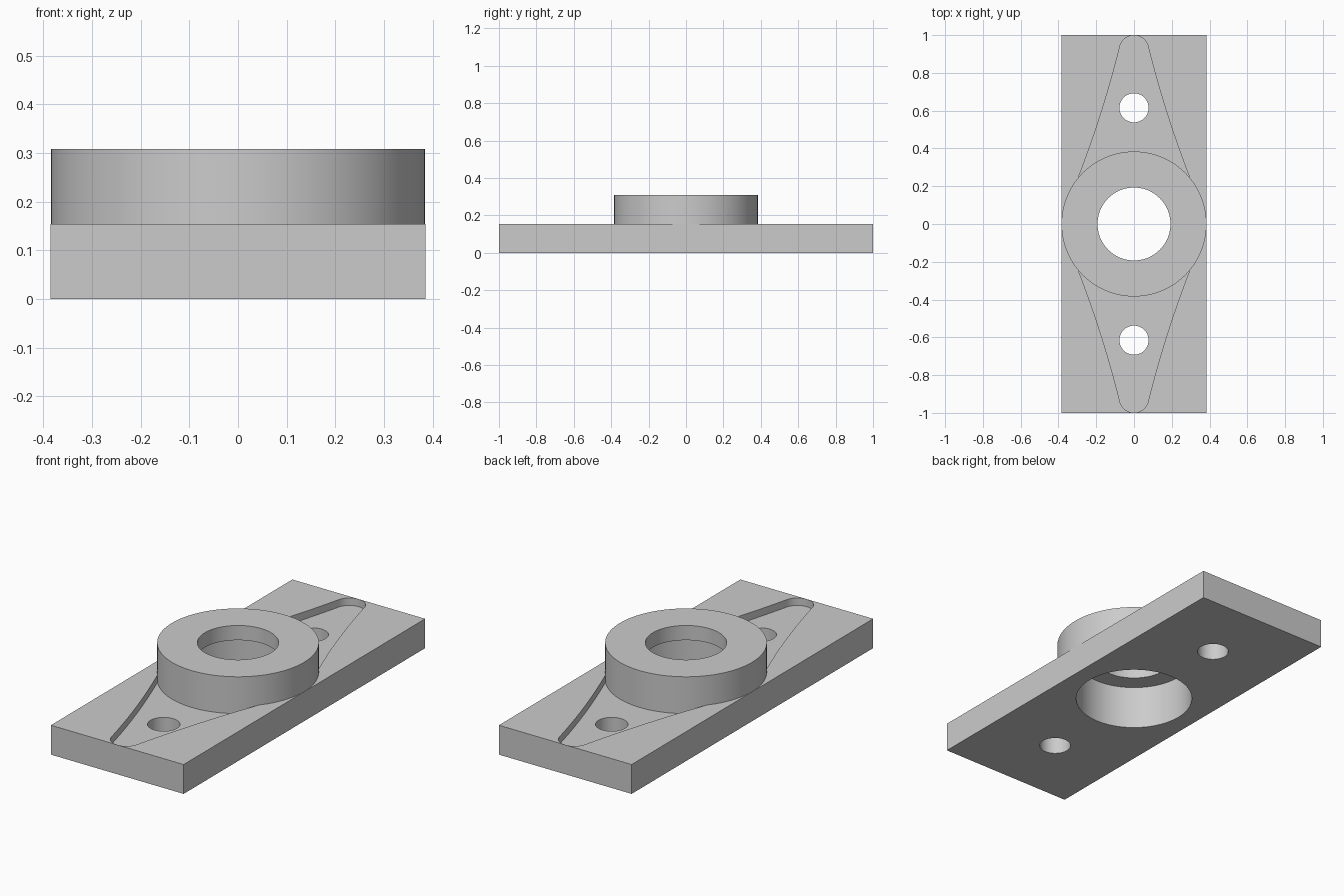
import bpy
import bmesh
from math import cos, sin, pi

if "Cube" in bpy.data.objects:
    bpy.data.objects.remove(bpy.data.objects["Cube"], do_unlink=True)

HALF_W, PLATE_H, BOSS_H = 0.385, 0.154, 0.308
POCKET_Z = 0.115
BORE_R, COUNTERBORE_R, LEDGE_Z = 0.193, 0.29, 0.231
BOLT_R, BOLT_Y = 0.077, 0.615

grey = bpy.data.materials.new("plain grey")
grey.use_nodes = True
colour = (0.6, 0.6, 0.6, 1)
grey.diffuse_color = colour
grey.node_tree.nodes["Principled BSDF"].inputs["Base Color"].default_value = colour


def prism(name, outline, z0, z1):
    """Extrude a closed outline between two heights."""
    bm = bmesh.new()
    face = bm.faces.new([bm.verts.new((x, y, z0)) for x, y in outline])
    top = bmesh.ops.extrude_face_region(bm, geom=[face])["geom"]
    for v in top:
        if isinstance(v, bmesh.types.BMVert):
            v.co.z = z1
    bmesh.ops.recalc_face_normals(bm, faces=bm.faces)
    mesh = bpy.data.meshes.new(name)
    bm.to_mesh(mesh)
    bm.free()
    mesh.materials.append(grey)
    obj = bpy.data.objects.new(name, mesh)
    bpy.context.collection.objects.link(obj)
    return obj


def circle(r, y=0.0, n=96):
    return [(r * cos(2 * pi * i / n), y + r * sin(2 * pi * i / n)) for i in range(n)]


def combine(target, tool, operation):
    """Apply a boolean and discard the tool."""
    mod = target.modifiers.new(operation, "BOOLEAN")
    mod.operation, mod.object, mod.solver = operation, tool, "EXACT"
    bpy.context.view_layer.objects.active = target
    bpy.ops.object.modifier_apply(modifier=mod.name)
    bpy.data.objects.remove(tool, do_unlink=True)


def pocket_outline(side):
    """Tapered pocket with a rounded tip and slightly hollow flanks."""
    r, tip_y = 0.077, 0.922
    a0 = 0.25
    arc = [(r * cos(a), tip_y + r * sin(a))
           for a in (a0 + (pi - 2 * a0) * i / 24 for i in range(25))]
    sx, sy = arc[0]
    flank = []
    for i in range(12):
        t = i / 12
        x = 0.293 + (sx - 0.293) * t - 0.048 * t * (1 - t)
        flank.append((x, 0.25 + (sy - 0.25) * t))
    right = [(0.25, 0.1)] + flank
    left = [(-x, y) for x, y in reversed(right)]
    return [(x, side * y) for x, y in right + arc + left]


# Base plate with a shallow pocket towards each end
base = prism("flange_plate", [(-HALF_W, -1), (HALF_W, -1), (HALF_W, 1), (-HALF_W, 1)],
             0, PLATE_H)
for side in (-1, 1):
    combine(base, prism("pocket_cutter", pocket_outline(side), POCKET_Z, 0.3), "DIFFERENCE")

# Raised round boss
combine(base, prism("boss", circle(HALF_W - 0.001), 0.05, BOSS_H), "UNION")

# Stepped centre bore and the two bolt holes
combine(base, prism("bore_cutter", circle(BORE_R), -0.1, 0.5), "DIFFERENCE")
combine(base, prism("counterbore_cutter", circle(COUNTERBORE_R), -0.1, LEDGE_Z), "DIFFERENCE")
for side in (-1, 1):
    combine(base, prism("bolt_cutter", circle(BOLT_R, side * BOLT_Y, 64), -0.1, 0.5),
            "DIFFERENCE")

# Smooth round walls, crisp edges
bpy.ops.object.select_all(action="DESELECT")
base.select_set(True)
bpy.context.view_layer.objects.active = base
bpy.ops.object.shade_smooth_by_angle(angle=pi / 6)
